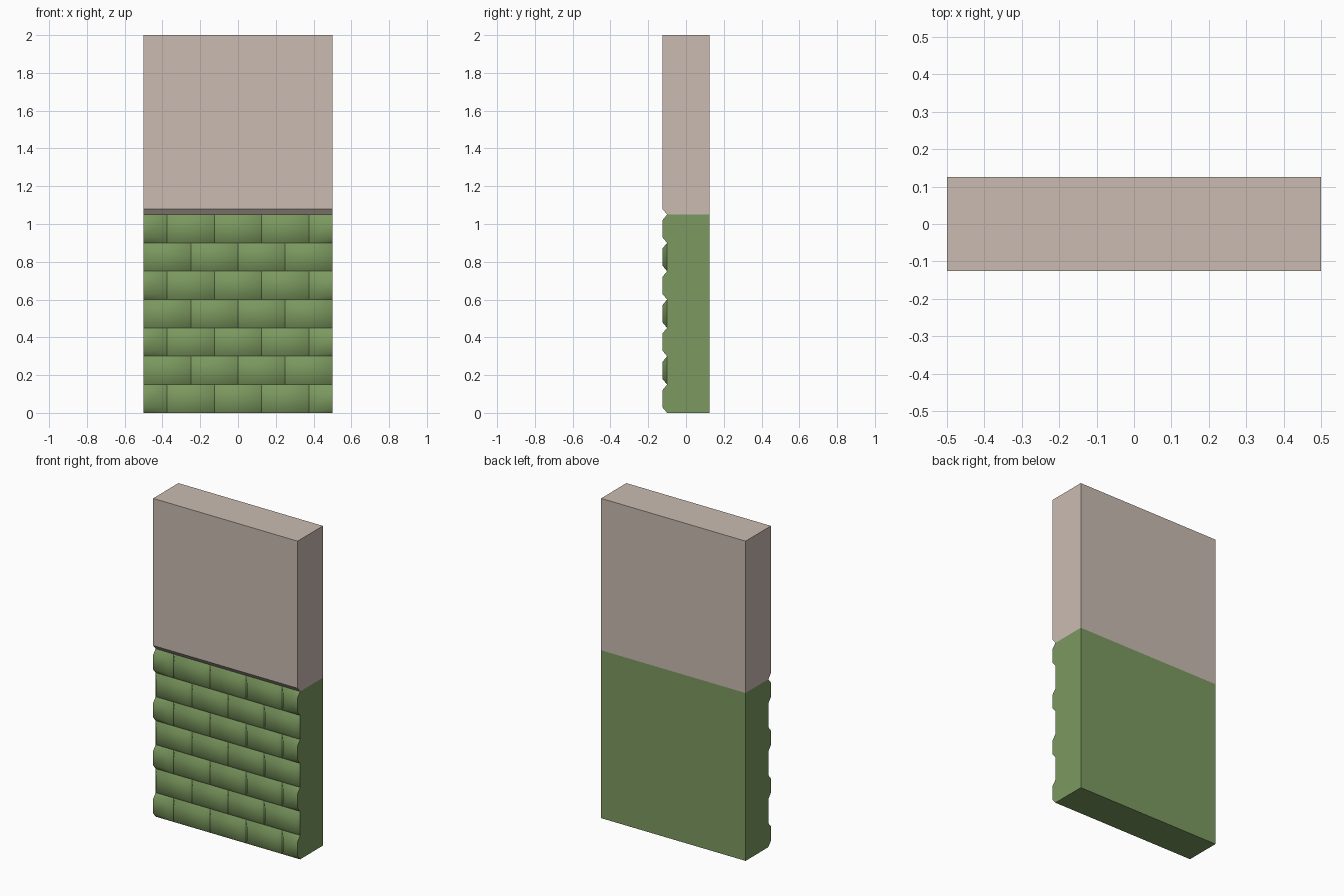
import bpy, bmesh, math

if "Cube" in bpy.data.objects:
    bpy.data.objects.remove(bpy.data.objects["Cube"])

W, D = 0.5, 0.125          # half width, half depth
GROOVE = -0.10             # y of the joints between tiles
ROW, TILE, ROWS = 0.15, 0.25, 7
SEAM, TOP = ROW * ROWS, 2.0
BX, BZ = 0.025, 0.03       # tile bevel across and up


def material(name, rgb):
    m = bpy.data.materials.new(name)
    m.diffuse_color = (*rgb, 1)
    m.use_nodes = True
    m.node_tree.nodes["Principled BSDF"].inputs["Base Color"].default_value = m.diffuse_color
    return m


def finish(bm, name, mat):
    me = bpy.data.meshes.new(name)
    bm.to_mesh(me)
    bm.free()
    ob = bpy.data.objects.new(name, me)
    bpy.context.collection.objects.link(ob)
    me.materials.append(mat)
    return ob


def extrude_profile(bm, profile, skip):
    """Sweep a (y, z) profile across the width, leaving out hidden side faces."""
    left = [bm.verts.new((-W, y, z)) for y, z in profile]
    right = [bm.verts.new((W, y, z)) for y, z in profile]
    n = len(profile)
    bm.faces.new(left)
    bm.faces.new(right[::-1])
    for i in range(n):
        if i not in skip:
            j = (i + 1) % n
            bm.faces.new((left[j], left[i], right[i], right[j]))
    bmesh.ops.recalc_face_normals(bm, faces=bm.faces)


def add_tile(bm, x0, x1, z0, bl, br):
    """Bevelled tile; bl / br are the left and right bevel widths."""
    z1 = z0 + ROW
    base = [bm.verts.new((x, GROOVE, z)) for x, z in
            ((x0, z0), (x1, z0), (x1, z1), (x0, z1))]
    face = [bm.verts.new((x, -D, z)) for x, z in
            ((x0 + bl, z0 + BZ), (x1 - br, z0 + BZ), (x1 - br, z1 - BZ), (x0 + bl, z1 - BZ))]
    bm.faces.new(face)
    for i in range(4):
        j = (i + 1) % 4
        bm.faces.new((base[i], base[j], face[j], face[i]))


tan = material("warm_plaster", (0.59, 0.50, 0.445))
green = material("green_tile", (0.20, 0.318, 0.115))

# Upper plaster wall with a chamfered lower front edge
bm = bmesh.new()
extrude_profile(bm, [(GROOVE, SEAM), (D, SEAM), (D, TOP), (-D, TOP), (-D, SEAM + BZ)], {0})
finish(bm, "upper_wall", tan)

# Lower wall core, open where the tiles and upper wall cover it
bm = bmesh.new()
extrude_profile(bm, [(GROOVE, 0), (D, 0), (D, SEAM), (GROOVE, SEAM)], {2, 3})
finish(bm, "lower_wall", green)

# Running-bond tiles; even rows are shifted half a tile and cut flush at the ends
bm = bmesh.new()
for r in range(ROWS):
    shifted = r % 2 == 0
    start = -W - (TILE / 2 if shifted else 0)
    for c in range(5 if shifted else 4):
        a = start + c * TILE
        b = a + TILE
        add_tile(bm, max(a, -W), min(b, W), r * ROW,
                 0 if a < -W - 1e-4 else BX, 0 if b > W + 1e-4 else BX)
tiles = finish(bm, "wall_tiles", green)
bpy.context.view_layer.objects.active = tiles
tiles.select_set(True)
bpy.ops.object.shade_smooth_by_angle(angle=math.radians(60))
